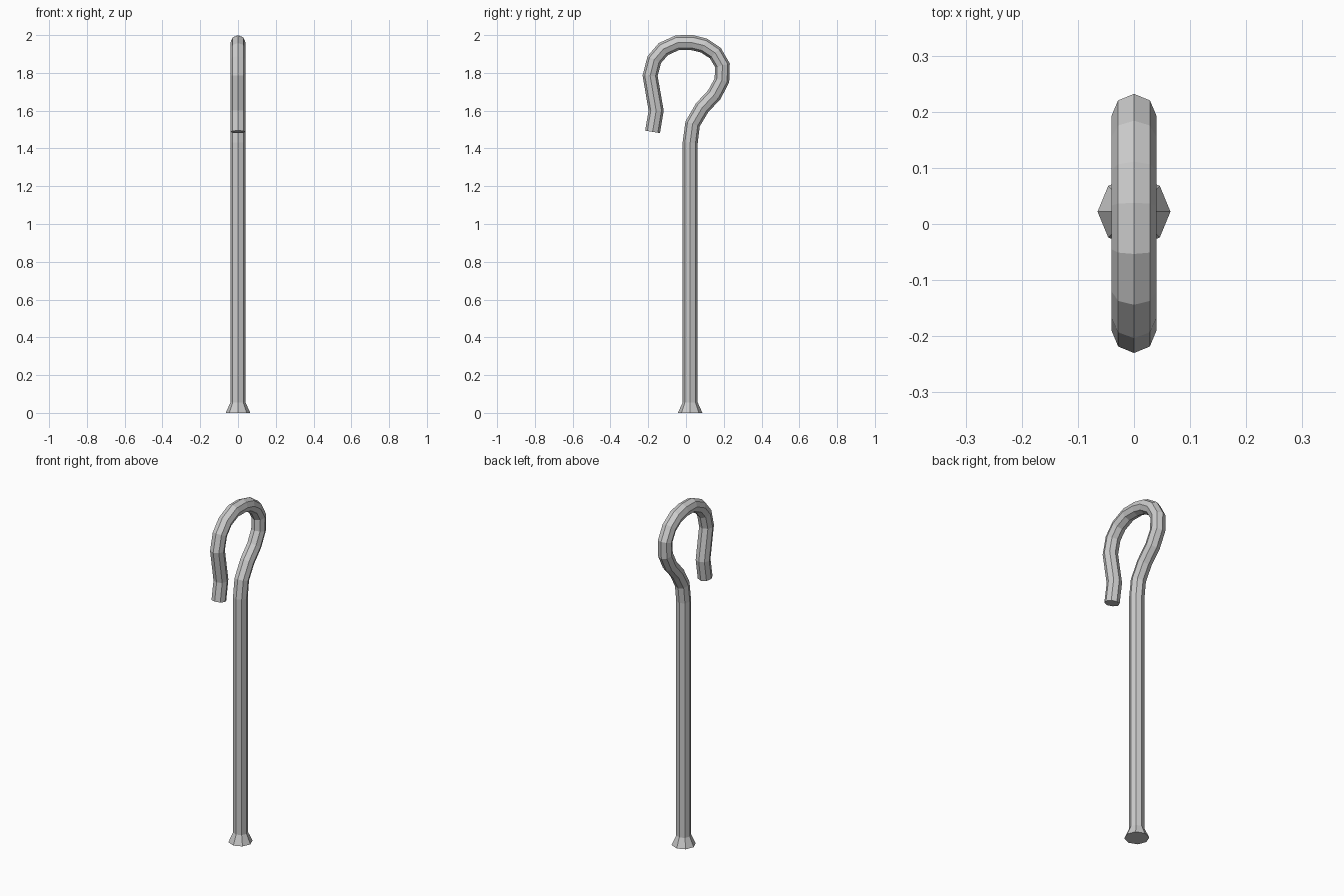
import bpy, bmesh, math
from mathutils import Vector

if "Cube" in bpy.data.objects:
    bpy.data.objects.remove(bpy.data.objects["Cube"])

SIDES = 8


def sweep(name, path):
    """Octagonal tube along (y, z, radius) points in the x = 0 plane."""
    pts = [Vector((0, y, z)) for y, z, r in path]
    bm = bmesh.new()
    rings = []
    for i, p in enumerate(pts):
        before = (p - pts[i - 1]).normalized() if i > 0 else Vector()
        after = (pts[i + 1] - p).normalized() if i < len(pts) - 1 else Vector()
        t = (before + after).normalized()
        side = Vector((1, 0, 0))
        up = t.cross(side)
        r = path[i][2]
        rings.append([bm.verts.new(p + r * (math.cos(a) * side + math.sin(a) * up))
                      for a in (2 * math.pi * k / SIDES for k in range(SIDES))])
    for a, b in zip(rings, rings[1:]):
        for k in range(SIDES):
            n = (k + 1) % SIDES
            bm.faces.new((a[k], a[n], b[n], b[k]))
    bm.faces.new(rings[0])
    bm.faces.new(rings[-1])
    bmesh.ops.recalc_face_normals(bm, faces=bm.faces)
    mesh = bpy.data.meshes.new(name)
    bm.to_mesh(mesh)
    bm.free()
    obj = bpy.data.objects.new(name, mesh)
    bpy.context.collection.objects.link(obj)
    return obj


R = 0.04
# flared foot and straight shaft
shaft = [(0.022, 0.0, 0.065), (0.022, 0.055, R), (0.022, 1.43, R)]
# crook curling forward
crook = [(0.035, 1.53), (0.085, 1.615), (0.15, 1.685), (0.19, 1.76),
         (0.193, 1.84), (0.155, 1.905), (0.095, 1.945), (0.033, 1.96),
         (-0.045, 1.96), (-0.12, 1.926), (-0.168, 1.87), (-0.19, 1.785),
         (-0.158, 1.60), (-0.177, 1.488)]
sweep("crook_staff", shaft + [(y, z, R) for y, z in crook])
